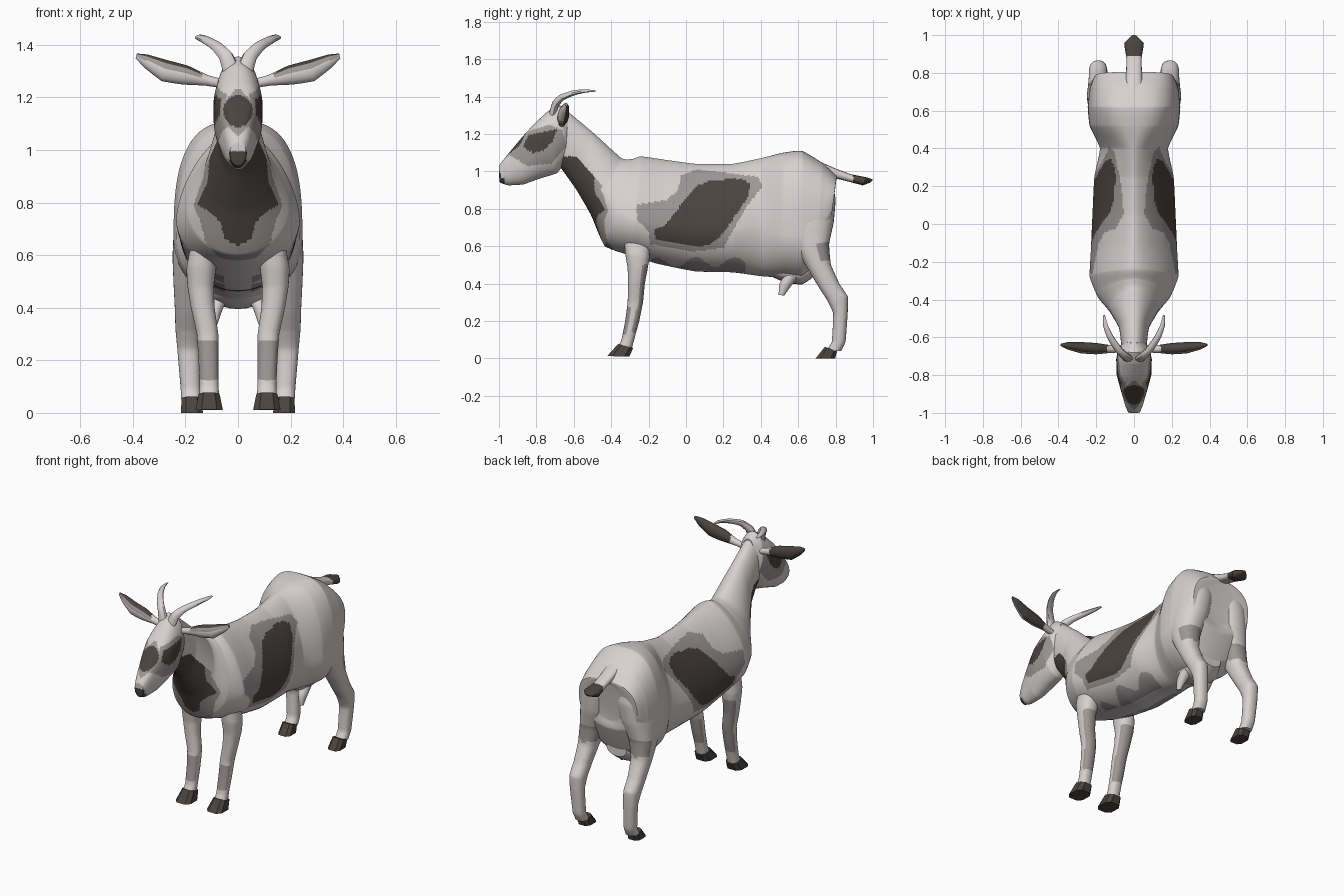
import bpy, bmesh, math
from mathutils import Vector


def material(name, rgb):
    m = bpy.data.materials.new(name)
    m.diffuse_color = (*rgb, 1)
    return m


LIGHT, GREY, DARK = 0, 1, 2
MATS = [material("pale coat", (0.68, 0.635, 0.63)),
        material("grey coat", (0.33, 0.31, 0.305)),
        material("dark brown", (0.07, 0.057, 0.05))]


def section(ay, az, by, bz, hw, x=0.0, mid=0.5, pt=2.0, pb=2.0):
    """Cross-section spanning point a to point b in the side plane, hw wide each way."""
    a, b = Vector((x, ay, az)), Vector((x, by, bz))
    c = b.lerp(a, mid)
    return [*c, hw, 0, 0, *(a - c), *(b - c), pt, pb]


def ring_section(c, u, v):
    """Free elliptical cross-section from a centre and two half axes."""
    return [*c, *u, *v, *(-Vector(v)), 2.0, 2.0]


def resample(secs, k, soft):
    """Interpolate sections, partly linear and partly as a smooth spline."""
    out = []
    for i in range(len(secs) - 1):
        p0, p1, p2 = secs[max(i - 1, 0)], secs[i], secs[i + 1]
        p3 = secs[min(i + 2, len(secs) - 1)]
        for j in range(k):
            t = j / k
            row = []
            for a, b, c, d in zip(p0, p1, p2, p3):
                cr = 0.5 * (2 * b + (c - a) * t + (2 * a - 5 * b + 4 * c - d) * t * t
                            + (3 * b - a - 3 * c + d) * t ** 3)
                row.append((1 - soft) * (b + (c - b) * t) + soft * cr)
            out.append(row)
    return out + [secs[-1]]


def loft(name, secs, n=24, k=6, side=1, paint=None, soft=0.5, turn=0.0):
    bm = bmesh.new()
    rings = []
    for s in resample(secs, k, soft):
        c, u, up, dn = (Vector(s[i:i + 3]) for i in (0, 3, 6, 9))
        ring = []
        for i in range(n):
            t = math.tau * (i + turn) / n
            co, si = math.cos(t), math.sin(t)
            e = 2 / (s[12] if si > 0 else s[13])
            p = c + u * math.copysign(abs(co) ** e, co) + (up if si > 0 else dn) * abs(si) ** e
            ring.append(bm.verts.new((p.x * side, p.y, p.z)))
        rings.append(ring)
    for r, q in zip(rings, rings[1:]):
        for i in range(n):
            bm.faces.new((r[i], r[(i + 1) % n], q[(i + 1) % n], q[i]))
    bm.faces.new(rings[0])
    bm.faces.new(rings[-1])
    bmesh.ops.recalc_face_normals(bm, faces=bm.faces)
    bm.normal_update()
    for f in bm.faces:
        f.smooth = True
        if paint:
            f.material_index = paint(f.calc_center_median(), f.normal)
    me = bpy.data.meshes.new(name)
    bm.to_mesh(me)
    bm.free()
    ob = bpy.data.objects.new(name, me)
    bpy.context.collection.objects.link(ob)
    for m in MATS:
        me.materials.append(m)
    bpy.ops.object.select_all(action='DESELECT')
    ob.select_set(True)
    bpy.context.view_layer.objects.active = ob
    bpy.ops.object.shade_smooth_by_angle(angle=math.radians(40))
    return ob


def inside(a, b, poly):
    hit = False
    for (x1, y1), (x2, y2) in zip(poly, poly[1:] + poly[:1]):
        if (y1 > b) != (y2 > b) and a < x1 + (b - y1) * (x2 - x1) / (y2 - y1):
            hit = not hit
    return hit


# Coat patches: flank outlines are (y, z), chest outlines are (|x|, z)
FLANK = [(-.165, .64), (-.17, .69), (-.11, .71), (-.06, .78), (0, .85), (.05, .92),
         (.13, .95), (.29, .962), (.345, .935), (.33, .86), (.26, .76), (.2, .67),
         (.14, .615), (.08, .597), (-.02, .607)]
FLANK_RIM = [(-.265, .82), (-.26, .74), (-.2, .68), (-.19, .61), (.03, .57), (.2, .59),
             (.27, .72), (.33, .82), (.41, .92), (.385, .97), (.2, .995), (.05, 1.01),
             (-.03, .975), (-.04, .9), (-.1, .85)]
CHEST = [(-.01, 1.08), (.1, 1.08), (.115, .88), (.155, .79), (.105, .765), (.065, .72),
         (.05, .66), (-.01, .63)]
CHEST_RIM = [(-.01, 1.08), (.12, 1.08), (.13, .9), (.17, .79), (.14, .72), (.125, .65),
             (.07, .59), (-.01, .57)]
EYE = [(-.87, 1.13), (-.86, 1.16), (-.84, 1.195), (-.69, 1.225), (-.71, 1.165),
       (-.76, 1.11), (-.82, 1.1)]
CHEEK = [(-.95, 1.09), (-.85, 1.03), (-.72, 1.04), (-.64, 1.13), (-.66, 1.22),
         (-.73, 1.25), (-.84, 1.215)]


def paint_body(p, n):
    x = abs(p.x)
    if p.y < -0.39 and p.z < 1.12 - (p.y + 0.62) * 1.15 and n.y < 0.05:
        if inside(x, p.z, CHEST):
            return DARK
        if inside(x, p.z, CHEST_RIM):
            return GREY
    if x > 0.05 and p.y > -0.3:
        if inside(p.y, p.z, FLANK):
            return DARK
        if inside(p.y, p.z, FLANK_RIM):
            return GREY
    # Wavy belly blotches
    if -0.18 < p.y < 0.32 and p.z < 0.515 + 0.025 * math.sin(p.y * 30) and x > 0.05:
        return GREY
    return LIGHT


def paint_head(p, n):
    x = abs(p.x)
    if p.y < -0.97 and p.z < 0.995 and (p.y < -0.99 or p.z < 0.965):
        return DARK
    # Nose bridge patch
    if p.z > 1.0 and p.y < -0.8 and n.z > 0.3:
        if (x / 0.056) ** 2 + ((p.z - 1.148) / 0.06) ** 2 < 1.0:
            return DARK
        if x < 0.062 and x / 0.09 + abs(p.z - 1.145) / 0.095 < 1.0:
            return GREY
    if x > 0.035:
        if x > 0.06 and inside(p.y, p.z, EYE):
            return DARK
        if inside(p.y, p.z, CHEEK):
            return GREY
    return LIGHT


def paint_ear(p, n):
    x = abs(p.x)
    if x < 0.14:
        return LIGHT
    if n.y > 0.05 or n.z > 0.6:
        return DARK
    return GREY if n.z > 0.15 else LIGHT


def paint_front_leg(p, n):
    if n.y < -0.3 and 0.13 < p.z < 0.27:
        return GREY
    return GREY if n.y > 0.25 and 0.14 < p.z < 0.5 else LIGHT


def paint_rear_leg(p, n):
    return GREY if 0.52 < p.z < 0.62 and p.y > 0.7 and n.y > 0.1 else LIGHT


# Neck and trunk in one skin: top y, z, bottom y, z, half width, widest height, top roundness
trunk = [(-.65, 1.335, -.67, 1.02, .065, .5, 2), (-.5, 1.21, -.585, .9, .08, .5, 2),
         (-.345, 1.07, -.51, .77, .135, .4, 1.7), (-.29, 1.065, -.435, .60, .195, .4, 1.6),
         (-.24, 1.08, -.30, .55, .235, .35, 1.6), (-.1, 1.06, -.15, .505, .228, .37, 1.5),
         (.05, 1.04, .05, .465, .22, .38, 1.5), (.25, 1.04, .25, .46, .21, .38, 1.5),
         (.40, 1.07, .40, .44, .18, .4, 1.7), (.52, 1.10, .52, .43, .235, .35, 2.4),
         (.62, 1.11, .62, .42, .245, .35, 2.8), (.73, 1.045, .70, .5, .235, .4, 2.7),
         (.805, .975, .765, .65, .205, .48, 2.6), (.80, .95, .76, .70, .10, .5, 2)]
loft("body", [section(*s[:5], mid=s[5], pt=s[6]) for s in trunk], n=160, k=18,
     paint=paint_body, soft=0.35)

# Head, starting from the middle of the nose; last number is squareness of the top
skull = [(-1.0, .99, -1.0, .98, .003, 2), (-1.0, 1.03, -.995, .94, .03, 2.5),
         (-.97, 1.07, -.95, .925, .046, 3), (-.87, 1.19, -.87, .93, .073, 3.2),
         (-.81, 1.255, -.78, .962, .092, 2.6), (-.74, 1.32, -.69, .99, .094, 2.1),
         (-.68, 1.355, -.63, 1.07, .08, 2), (-.63, 1.325, -.61, 1.15, .045, 2)]
loft("head", [section(*s[:5], pt=s[5]) for s in skull], n=96, k=14, paint=paint_head, soft=0.25)

# Tail with dark tuft
tail = [(.72, 1.05, .72, .99, .045), (.80, 1.015, .79, .965, .042), (.88, .985, .87, .945, .04),
        (.965, .968, .945, .925, .052), (1.0, .957, .985, .94, .015)]
loft("tail", [section(*s, pt=2.6, pb=2.6) for s in tail], n=16, k=8, soft=0.1,
     paint=lambda p, n: DARK if p.y > 0.892 else LIGHT)

# Udder
udder = [(.42, .52, .42, .455, .05), (.52, .52, .52, .41, .11),
         (.62, .52, .62, .395, .11), (.70, .54, .70, .45, .07)]
loft("udder", [section(*s) for s in udder], n=20, k=4)

# Leg sections: back y, z, front y, z, half width, centre x
front = [(-.21, .76, -.31, .76, .03, .125), (-.19, .64, -.33, .64, .048, .132),
         (-.195, .54, -.325, .56, .056, .14), (-.205, .48, -.312, .48, .05, .142),
         (-.22, .40, -.31, .40, .045, .134), (-.23, .30, -.312, .30, .041, .116),
         (-.25, .2, -.325, .2, .038, .112), (-.272, .12, -.345, .10, .036, .11),
         (-.29, .05, -.37, .05, .038, .11)]
rear = [(.785, .93, .60, .90, .07, .115), (.80, .85, .55, .82, .10, .125),
        (.79, .73, .52, .70, .10, .143), (.765, .61, .59, .58, .076, .173),
        (.775, .50, .65, .48, .059, .186), (.82, .40, .71, .38, .05, .19),
        (.865, .33, .755, .31, .048, .19), (.865, .25, .787, .24, .043, .188),
        (.853, .09, .78, .09, .038, .18), (.83, .04, .75, .04, .038, .177)]
front_hoof = [(-.28, .055, -.365, .078, .042, .11), (-.30, .01, -.425, .012, .055, .11)]
rear_hoof = [(.81, .04, .74, .062, .040, .177), (.80, 0, .69, 0, .044, .175)]

for side, tag in ((1, "right"), (-1, "left")):
    for name, secs, fn in (("front_leg", front, paint_front_leg),
                           ("rear_leg", rear, paint_rear_leg)):
        loft(f"{name}_{tag}", [section(*s, pt=2.3, pb=2.3) for s in secs], n=32, k=8, side=side,
             paint=fn, soft=0.3)
    for name, secs in (("front_hoof", front_hoof), ("rear_hoof", rear_hoof)):
        loft(f"{name}_{tag}", [section(*s, pt=3, pb=3) for s in secs], n=8, k=1, side=side,
             paint=lambda p, n: DARK, turn=0.5)

    # Ear: x, y, z, half height, half depth
    ear = [(.05, -.665, 1.25, .016, .016), (.12, -.662, 1.265, .02, .02),
           (.2, -.66, 1.285, .036, .03), (.28, -.655, 1.302, .04, .03),
           (.35, -.645, 1.338, .025, .02), (.387, -.64, 1.358, .009, .006)]
    loft(f"ear_{tag}", [ring_section(e[:3], (0, e[4], 0), (-.25 * e[3], 0, e[3])) for e in ear],
         n=32, k=8, side=side, paint=paint_ear, soft=0.2)

    # Horn: x, y, z, radius
    horn = [(.022, -.715, 1.29, .028), (.045, -.70, 1.355, .023), (.082, -.665, 1.395, .019),
            (.125, -.60, 1.42, .016), (.15, -.54, 1.43, .012), (.158, -.485, 1.43, .005)]
    loft(f"horn_{tag}", [ring_section(h[:3], (h[3], -h[3] * .4, 0),
                                      (-h[3] * .5, -h[3] * .5, h[3] * .75)) for h in horn],
         n=10, k=3, side=side)

    # Teat
    teat = [(.60, .43, .53, .45, .04, .075), (.56, .385, .50, .40, .026, .085),
            (.525, .335, .495, .34, .012, .09)]
    loft(f"teat_{tag}", [section(*t) for t in teat], n=12, k=3, side=side)
